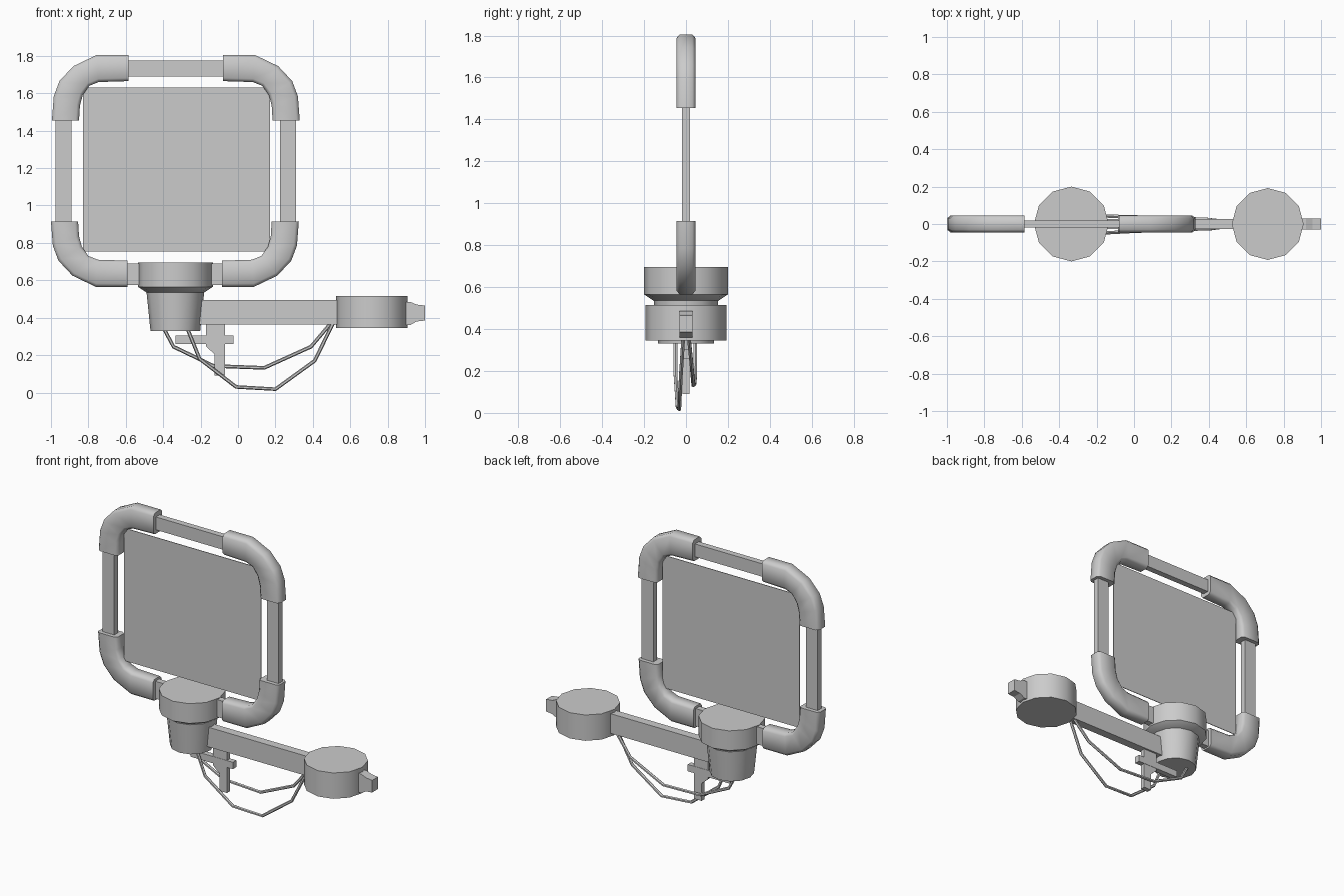
import bpy, bmesh, math
from mathutils import Vector

cube = bpy.data.objects.get("Cube")
if cube:
    bpy.data.objects.remove(cube, do_unlink=True)

grey = bpy.data.materials.new("plain grey")
grey.use_nodes = True
COLOUR = (0.6, 0.6, 0.6, 1)
grey.diffuse_color = COLOUR
grey.node_tree.nodes["Principled BSDF"].inputs["Base Color"].default_value = COLOUR


def finish(name, bm, smooth=None):
    bmesh.ops.recalc_face_normals(bm, faces=bm.faces)
    mesh = bpy.data.meshes.new(name)
    bm.to_mesh(mesh)
    bm.free()
    mesh.materials.append(grey)
    obj = bpy.data.objects.new(name, mesh)
    bpy.context.collection.objects.link(obj)
    if smooth:
        bpy.ops.object.select_all(action='DESELECT')
        obj.select_set(True)
        bpy.context.view_layer.objects.active = obj
        bpy.ops.object.shade_smooth_by_angle(angle=math.radians(smooth))
    return obj


def loft(name, rings, smooth=None):
    """Skin a row of equal rings and cap both ends."""
    bm = bmesh.new()
    loops = [[bm.verts.new(p) for p in ring] for ring in rings]
    n = len(loops[0])
    for a, b in zip(loops, loops[1:]):
        for i in range(n):
            j = (i + 1) % n
            bm.faces.new((a[i], a[j], b[j], b[i]))
    bm.faces.new(loops[0])
    bm.faces.new(loops[-1])
    return finish(name, bm, smooth)


def slab(name, outline, depth):
    """Extrude an x-z outline evenly to both sides of y = 0."""
    return loft(name, [[(x, y, z) for x, z in outline] for y in (-depth, depth)])


def bar(name, x0, x1, z0, z1, depth=0.02):
    return slab(name, [(x0, z0), (x1, z0), (x1, z1), (x0, z1)], depth)


def turned(name, cx, profile, sides=12):
    """Stack of round rings from (radius, height) pairs."""
    angles = [math.tau * i / sides for i in range(sides)]
    rings = [[(cx + r * math.cos(a), r * math.sin(a), z) for a in angles]
             for r, z in profile]
    return loft(name, rings, 35)


def wire(name, points, radius=0.01, sides=6):
    pts = [Vector(p) for p in points]
    rings = []
    for i, p in enumerate(pts):
        t = (pts[min(i + 1, len(pts) - 1)] - pts[max(i - 1, 0)]).normalized()
        u = t.cross(Vector((0, 1, 0))).normalized()
        v = t.cross(u)
        rings.append([p + radius * (u * math.cos(a) + v * math.sin(a))
                      for a in (math.tau * k / sides for k in range(sides))])
    return loft(name, rings, 40)


# Corner elbows: matching outer and inner curves measured from the outer corner
OUTER = [(0, .35), (.01, .22), (.04, .14), (.115, .06), (.24, 0), (.41, 0)]
INNER = [(.145, .35), (.15, .27), (.165, .215), (.2, .165), (.25, .145), (.41, .14)]
HALF = 0.045
SECTION = [(0, -.03), (.12, -HALF), (.88, -HALF), (1, -.03),
           (1, .03), (.88, HALF), (.12, HALF), (0, .03)]


def elbow(name, cx, cz, sx, sz):
    rings = []
    for o, i in zip(OUTER, INNER):
        o, i = Vector(o), Vector(i)
        rings.append([(cx + sx * p.x, y, cz + sz * p.y)
                      for p, y in ((o.lerp(i, t), y) for t, y in SECTION)])
    return loft(name, rings, 60)


elbow("upper_right_elbow", -.995, 1.805, 1, -1)
elbow("upper_left_elbow", .33, 1.805, -1, -1)
elbow("lower_right_elbow", -1, .565, 1, 1)
elbow("lower_left_elbow", .325, .565, -1, 1)

# Straight frame bars
bar("right_frame_bar", -.975, -.89, .88, 1.48)
bar("left_frame_bar", .225, .31, .88, 1.48)
bar("top_frame_bar", -.62, -.05, 1.69, 1.775)
bar("bottom_frame_bar", -.62, -.05, .575, .69)

# Flat panel inside the frame
bar("panel", -.83, .17, .755, 1.63, 0.002)

# Round hub with chamfered rim and tapered cup
turned("hub_rim", -.335, [(.155, .535), (.2, .565), (.2, .695)])
turned("hub_cup", -.335, [(.133, .33), (.155, .545)])

# Side arm, end drum and its nozzle
bar("side_arm", -.25, .56, .365, .495, 0.028)
turned("end_drum", .715, [(.192, .345), (.192, .515)])
slab("nozzle", [(.88, .36), (.92, .36), (.955, .38), (1, .385),
                (1, .465), (.955, .47), (.92, .485), (.88, .485)], 0.03)

# Hanging post with cross bar
slab("post", [(-.17, .37), (-.17, .245), (-.125, .205), (-.125, .09),
              (-.07, .09), (-.07, .37)], 0.016)
bar("cross_bar", -.335, -.025, .26, .305, 0.018)

# Loose hanging wires
wire("front_wire", [(-.27, -.05, .34), (-.205, -.05, .18), (-.01, -.04, .03),
                    (.2, -.032, .018), (.41, -.025, .17), (.51, -.012, .375)])
wire("back_wire", [(-.395, .045, .34), (-.345, .045, .245), (-.13, .042, .142),
                   (.14, .035, .132), (.39, .025, .245), (.5, .012, .375)])
